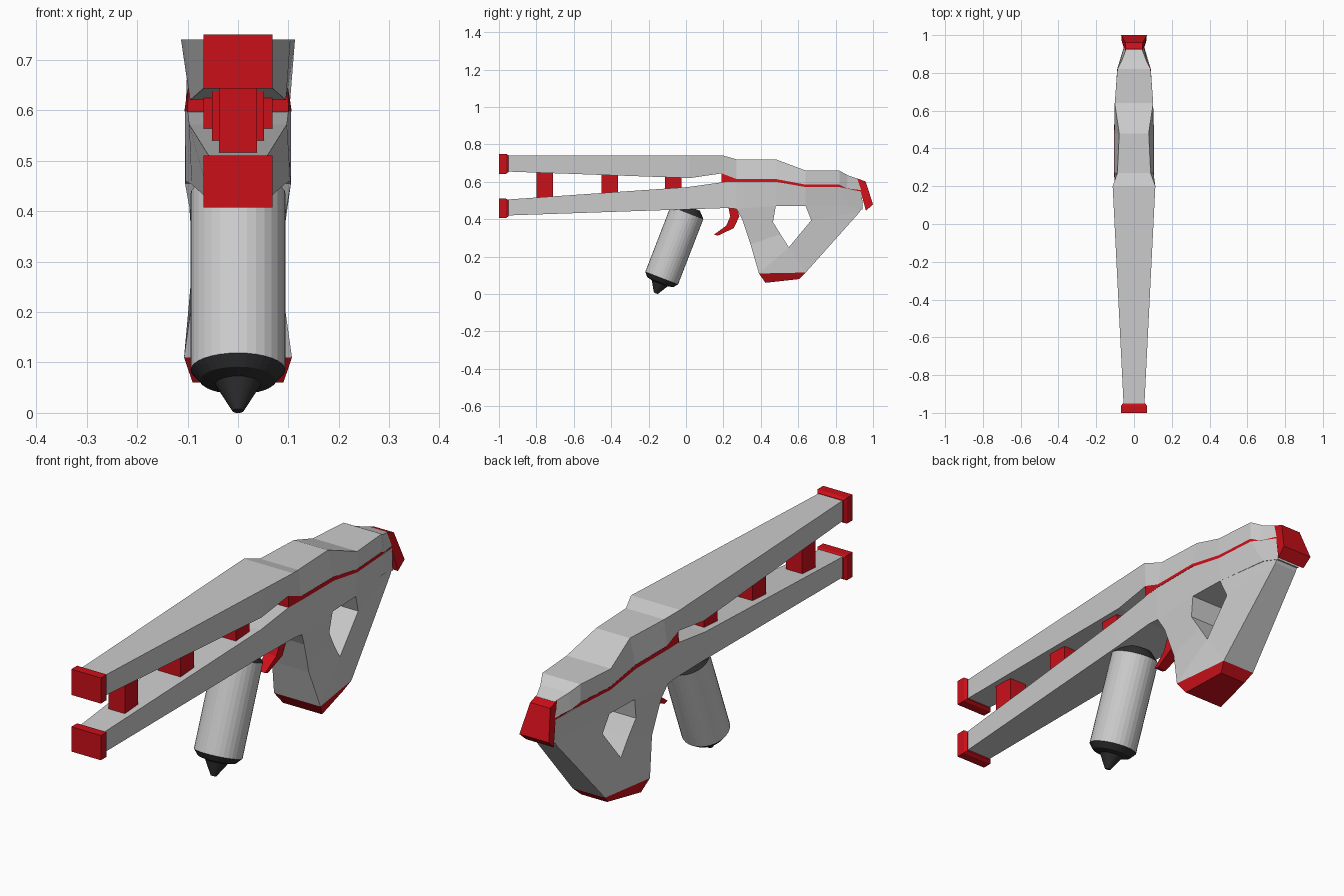
import bpy, bmesh, math
from mathutils import Matrix, Vector


def material(name, rgb):
    m = bpy.data.materials.new(name)
    m.diffuse_color = (*rgb, 1)
    return m


RED = material("red", (0.6, 0.005, 0.01))
DARK = material("dark", (0.03, 0.03, 0.03))


def skin(name, rings, mat=None):
    """Bridge successive rings of points and cap both ends."""
    bm = bmesh.new()
    rows = [[bm.verts.new(p) for p in r] for r in rings]
    n = len(rows[0])
    for a, b in zip(rows, rows[1:]):
        for i in range(n):
            j = (i + 1) % n
            bm.faces.new((a[i], a[j], b[j], b[i]))
    bm.faces.new(rows[0])
    bm.faces.new(rows[-1])
    bmesh.ops.remove_doubles(bm, verts=bm.verts, dist=1e-5)
    bmesh.ops.recalc_face_normals(bm, faces=bm.faces)
    me = bpy.data.meshes.new(name)
    bm.to_mesh(me)
    bm.free()
    ob = bpy.data.objects.new(name, me)
    bpy.context.collection.objects.link(ob)
    if mat:
        me.materials.append(mat)
    return ob


def loft(name, stations, mat=None):
    """Each station: edge a (y, z, half width) and edge b (y, z, half width)."""
    return skin(name, [[(-wa, ya, za), (wa, ya, za), (wb, yb, zb), (-wb, yb, zb)]
                       for (ya, za, wa), (yb, zb, wb) in stations], mat)


# upper body
loft("upper_body", [
    ((-.96, .74, .055), (-.96, .655, .055)),
    ((.02, .74, .104), (.02, .62, .095)),
    ((.20, .74, .113), (.19, .645, .099)),
    ((.27, .72, .088), (.27, .615, .103)),
    ((.48, .72, .078), (.48, .615, .103)),
    ((.64, .66, .102), (.64, .585, .100)),
    ((.82, .66, .088), (.82, .585, .088)),
    ((.865, .635, .065), (.86, .565, .072)),
    ((.925, .615, .042), (.94, .555, .052))])

# red seam between the two bodies
loft("seam_stripe", [
    ((.19, .645, .099), (.19, .597, .100)),
    ((.27, .615, .104), (.27, .600, .106)),
    ((.48, .615, .104), (.48, .600, .106)),
    ((.64, .585, .101), (.64, .572, .101)),
    ((.82, .585, .089), (.82, .572, .089)),
    ((.86, .565, .073), (.86, .560, .073)),
    ((.94, .555, .053), (.94, .547, .053))], RED)

# lower barrel running back into the stock
loft("lower_body", [
    ((-.96, .505, .055), (-.96, .42, .055)),
    ((.01, .572, .097), (.01, .453, .092)),
    ((.19, .597, .100), (.22, .460, .104)),
    ((.27, .600, .105), (.27, .455, .105)),
    ((.48, .600, .105), (.48, .470, .100)),
    ((.64, .572, .101), (.64, .470, .095)),
    ((.82, .572, .089), (.87, .470, .065)),
    ((.94, .547, .053), (.945, .45, .052))])

# grip loop around the thumb hole
loft("grip_loop", [
    ((.27, .455, .105), (.48, .470, .100)),
    ((.30, .400, .095), (.465, .385, .095)),
    ((.345, .265, .085), (.505, .320, .088)),
    ((.39, .110, .107), (.55, .250, .085)),
    ((.64, .115, .075), (.55, .250, .085)),
    ((.93, .440, .052), (.67, .395, .085)),
    ((.945, .47, .052), (.64, .470, .095))])
loft("grip_foot", [
    ((.39, .11, .107), (.64, .115, .075)),
    ((.425, .06, .09), (.605, .08, .06))], RED)

# rear end cap
loft("butt_cap", [
    ((.915, .618, .046), (.962, .445, .064)),
    ((.96, .602, .046), (1.0, .48, .068))], RED)

# muzzle caps
for name, top, bot in (("upper_muzzle_cap", .75, .643), ("lower_muzzle_cap", .51, .407)):
    loft(name, [
        ((-1.0, top, .068), (-1.0, bot, .068)),
        ((-.962, top, .068), (-.962, bot, .068)),
        ((-.95, top - .008, .06), (-.95, bot + .008, .06))], RED)

# spacers between the barrels
for i, (y, w, lo, hi) in enumerate(((-.755, .038, .50, .66), (-.408, .052, .52, .65),
                                    (-.067, .068, .54, .64))):
    loft(f"spacer_{i + 1}", [((y - .044, hi, w), (y - .044, lo, w)),
                             ((y + .044, hi, w), (y + .044, lo, w))], RED)

# trigger
loft("trigger", [
    ((.225, .47, .028), (.27, .47, .028)),
    ((.237, .415, .028), (.285, .415, .028)),
    ((.215, .365, .026), (.255, .352, .026)),
    ((.15, .318, .02), (.17, .312, .02))], RED)

# tilted canister in front of the trigger
TILT = Matrix.Translation((0, -.13, .085)) @ Matrix.Rotation(-.369, 4, 'X')


def lathe(name, profile, mat=None, n=32):
    skin(name, [[TILT @ Vector((r * math.cos(a), r * math.sin(a), t))
                 for a in (2 * math.pi * i / n for i in range(n))]
                for r, t in profile], mat)


lathe("canister", [(.094, 0), (.094, .375)])
lathe("canister_shoulder", [(.094, .375), (.06, .41)], DARK)
lathe("canister_nozzle", [(.094, 0), (.075, -.022), (.045, -.03),
                          (.02, -.072), (.011, -.087)], DARK)
